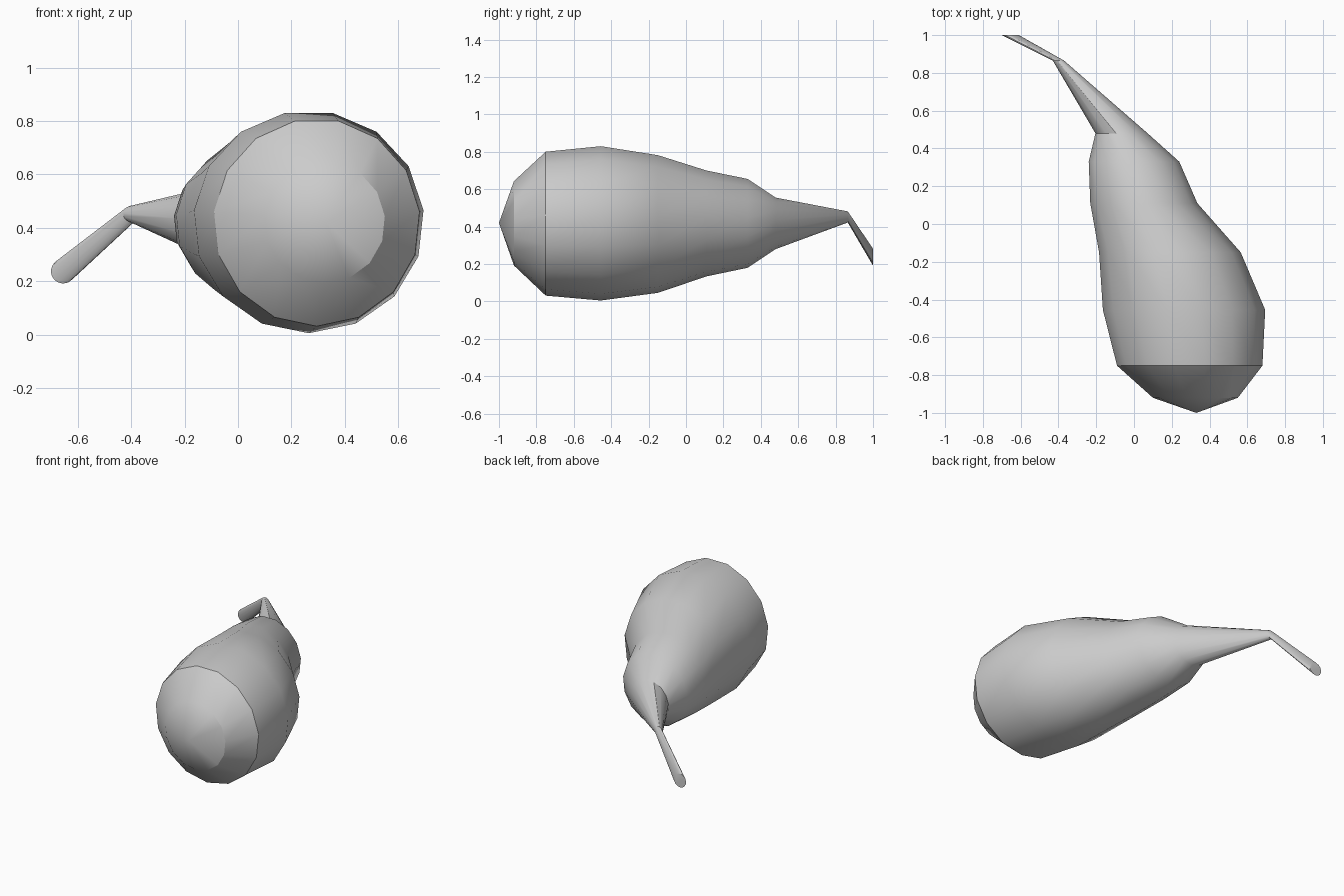
import bpy, bmesh, math

if "Cube" in bpy.data.objects:
    bpy.data.objects.remove(bpy.data.objects["Cube"])

SIDES = 15
# Rings along the body: centre x, y, z, radius across, radius up
RINGS = [
    (0.325, -0.92, 0.42, 0.226, 0.228),
    (0.295, -0.75, 0.42, 0.387, 0.389),
    (0.265, -0.455, 0.422, 0.432, 0.417),
    (0.19, -0.15, 0.418, 0.377, 0.372),
    (0.052, 0.11, 0.42, 0.285, 0.286),
    (0.0, 0.33, 0.42, 0.241, 0.24),
    (-0.066, 0.48, 0.419, 0.139, 0.139),
    (-0.40, 0.865, 0.452, 0.03, 0.03),
    (-0.655, 1.0, 0.237, 0.046, 0.046),
]

bm = bmesh.new()


def add_ring(cx, cy, cz, rx, rz):
    # One vertex points straight down
    angles = [-math.pi / 2 + 2 * math.pi * i / SIDES for i in range(SIDES)]
    return [bm.verts.new((cx + rx * math.cos(a), cy, cz + rz * math.sin(a)))
            for a in angles]


loops = [add_ring(*r) for r in RINGS]

# Body, neck and bent stem skin
for a, b in zip(loops, loops[1:]):
    for i in range(SIDES):
        j = (i + 1) % SIDES
        bm.faces.new((a[i], a[j], b[j], b[i]))

# Pointed nose fan and flat stem end
nose = bm.verts.new((0.33, -1.0, 0.42))
for i in range(SIDES):
    bm.faces.new((nose, loops[0][(i + 1) % SIDES], loops[0][i]))
bm.faces.new(loops[-1])
bmesh.ops.recalc_face_normals(bm, faces=bm.faces)

mesh = bpy.data.meshes.new("gourd")
bm.to_mesh(mesh)
bm.free()
gourd = bpy.data.objects.new("gourd", mesh)
bpy.context.collection.objects.link(gourd)

# Plain grey skin
grey = bpy.data.materials.new("plain grey")
grey.diffuse_color = (0.6, 0.6, 0.6, 1)
grey.use_nodes = True
grey.node_tree.nodes["Principled BSDF"].inputs["Base Color"].default_value = grey.diffuse_color
mesh.materials.append(grey)

bpy.context.view_layer.objects.active = gourd
gourd.select_set(True)
bpy.ops.object.shade_smooth_by_angle(angle=math.radians(30))
